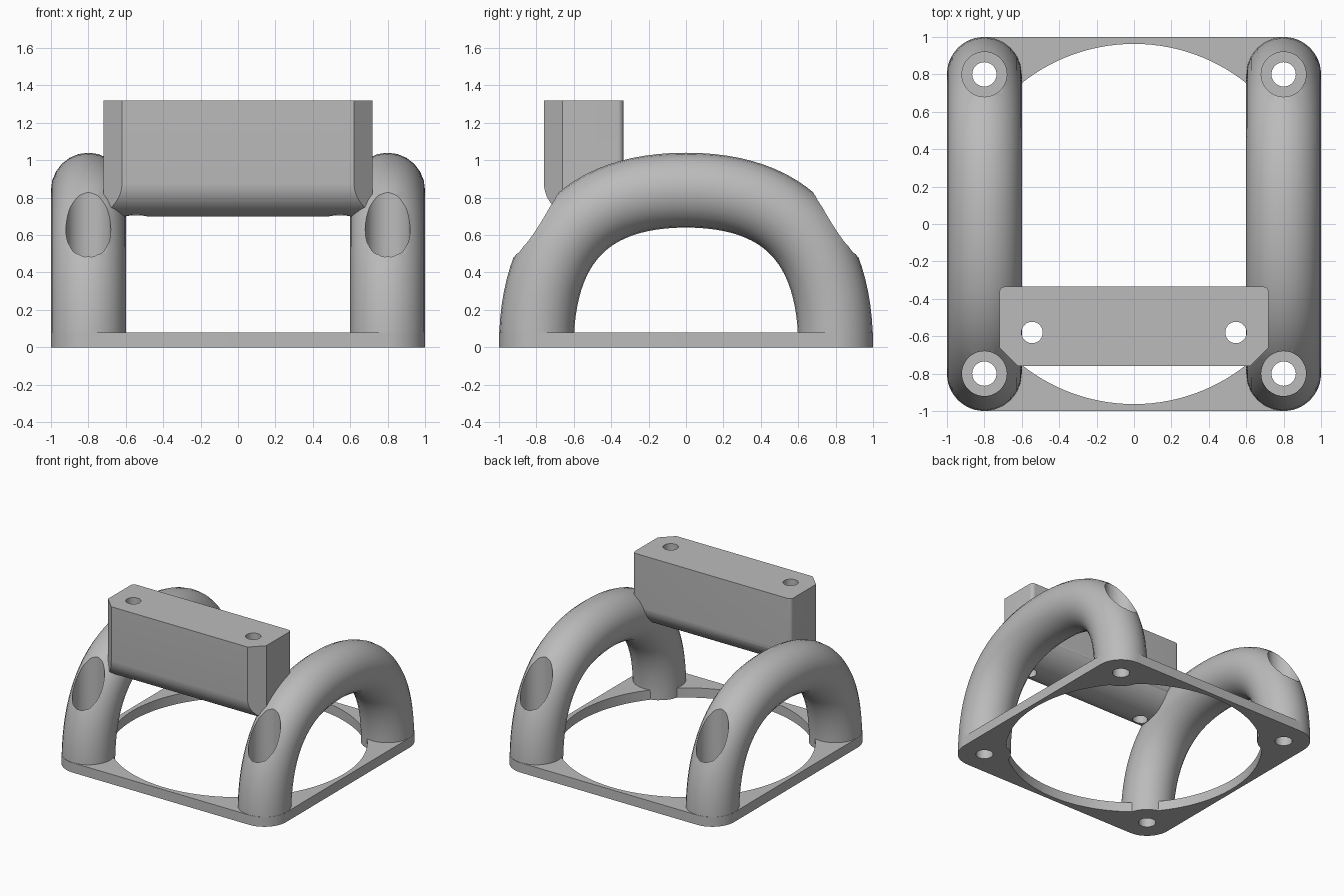
import bpy, bmesh
from math import sin, cos, pi, radians
from mathutils import Vector

cube = bpy.data.objects.get("Cube")
if cube:
    bpy.data.objects.remove(cube, do_unlink=True)

grey = bpy.data.materials.new("plain_grey")
grey.use_nodes = True
colour = (0.5, 0.5, 0.5, 1)
grey.diffuse_color = colour
grey.node_tree.nodes["Principled BSDF"].inputs["Base Color"].default_value = colour


def link(name, bm):
    bmesh.ops.recalc_face_normals(bm, faces=bm.faces)
    mesh = bpy.data.meshes.new(name)
    bm.to_mesh(mesh)
    bm.free()
    mesh.materials.append(grey)
    obj = bpy.data.objects.new(name, mesh)
    bpy.context.collection.objects.link(obj)
    return obj


def arc(cx, cy, rx, ry, start, end, steps=16):
    angles = [radians(start + (end - start) * i / steps) for i in range(steps + 1)]
    return [(cx + rx * cos(a), cy + ry * sin(a)) for a in angles]


def prism(name, outline, axis, low, high):
    """Extrude an outline: (x, y) along z, or (y, z) along x."""
    place = (lambda a, b, d: (a, b, d)) if axis == "z" else (lambda a, b, d: (d, a, b))
    bm = bmesh.new()
    face = bm.faces.new([bm.verts.new(place(a, b, low)) for a, b in outline])
    moved = bmesh.ops.extrude_face_region(bm, geom=[face])["geom"]
    bmesh.ops.translate(bm, vec=Vector(place(0, 0, high - low)),
                        verts=[v for v in moved if isinstance(v, bmesh.types.BMVert)])
    return link(name, bm)


def cylinder(x, y, radius, low, high, steps=48):
    ring = arc(x, y, radius, radius, 0, 360, steps)[:-1]
    return prism("cutter", ring, "z", low, high)


def boolean(obj, cutter, operation="DIFFERENCE"):
    mod = obj.modifiers.new("cut", "BOOLEAN")
    mod.operation, mod.solver, mod.object = operation, "EXACT", cutter
    bpy.context.view_layer.update()
    graph = bpy.context.evaluated_depsgraph_get()
    mesh = bpy.data.meshes.new_from_object(obj.evaluated_get(graph))
    obj.modifiers.clear()
    obj.data = mesh
    bpy.data.objects.remove(cutter, do_unlink=True)


def make_arch(name, x):
    """Round tube swept along a squarish arch."""
    half, top, pull = 0.8, 0.84, 0.667
    curve = bpy.data.curves.new(name, "CURVE")
    curve.dimensions = "3D"
    curve.bevel_depth, curve.bevel_resolution = 0.2, 10
    curve.resolution_u, curve.use_fill_caps = 24, True
    spline = curve.splines.new("BEZIER")
    spline.bezier_points.add(2)
    up, along = Vector((0, 0, top * pull)), Vector((0, half * pull, 0))
    path = [((x, -half, 0), -up, up), ((x, 0, top), -along, along), ((x, half, 0), up, -up)]
    for point, (co, left, right) in zip(spline.bezier_points, path):
        point.handle_left_type = point.handle_right_type = "FREE"
        point.co = co
        point.handle_left, point.handle_right = Vector(co) + left, Vector(co) + right
    temp = bpy.data.objects.new("sweep", curve)
    bpy.context.collection.objects.link(temp)
    bpy.context.view_layer.update()
    mesh = bpy.data.meshes.new_from_object(
        temp.evaluated_get(bpy.context.evaluated_depsgraph_get()))
    bm = bmesh.new()
    bm.from_mesh(mesh)
    bmesh.ops.remove_doubles(bm, verts=bm.verts, dist=0.0005)
    bpy.data.objects.remove(temp, do_unlink=True)
    return link(name, bm)


corners = [(sx, sy) for sx in (-0.8, 0.8) for sy in (-0.8, 0.8)]

# Base plate: rounded square with a large round opening and screw holes
outline = []
for i, (x, y) in enumerate([(0.8, 0.8), (-0.8, 0.8), (-0.8, -0.8), (0.8, -0.8)]):
    outline += arc(x, y, 0.2, 0.2, 90 * i, 90 * i + 90)
base_plate = prism("base_plate", outline, "z", 0, 0.08)
boolean(base_plate, cylinder(0, 0, 0.963, -1, 1, 128))
for x, y in corners:
    boolean(base_plate, cylinder(x, y, 0.065, -1, 1))

# Side arches with screw holes and wide access bores above them
parts = [base_plate]
for name, side in (("left_arch", 0.8), ("right_arch", -0.8)):
    arch = make_arch(name, side)
    for y in (-0.8, 0.8):
        boolean(arch, cylinder(side, y, 0.12, 0.08, 2))
        boolean(arch, cylinder(side, y, 0.065, -1, 1))
    parts.append(arch)

# Mounting block: chamfered front corners, rounded back corners and underside
front, back, end = -0.76, -0.335, 0.72
plan = [(-end, front + 0.1), (-end + 0.1, front), (end - 0.1, front), (end, front + 0.1)]
plan += arc(end - 0.03, back - 0.03, 0.03, 0.03, 0, 90, 6)
plan += arc(-end + 0.03, back - 0.03, 0.03, 0.03, 90, 180, 6)
block = prism("mounting_block", plan, "z", 0.5, 1.32)
low = -0.58
side_profile = [(front, 2)] + arc(low, 0.88, low - front, 0.18, 180, 270)
side_profile[1] = (front - 0.0005, 0.88)
side_profile[0] = (front - 0.0005, 2)
side_profile += arc(low, 0.9, back - low + 0.0005, 0.2, 270, 360)[1:]
side_profile += [(back + 0.0005, 2)]
boolean(block, prism("cutter", side_profile, "x", -1, 1), "INTERSECT")
for x in (-0.545, 0.545):
    boolean(block, cylinder(x, low, 0.057, 0, 2))
parts.append(block)

# Smooth shading with crisp edges
bpy.ops.object.select_all(action="DESELECT")
for obj in parts:
    obj.select_set(True)
bpy.context.view_layer.objects.active = base_plate
bpy.ops.object.shade_smooth_by_angle(angle=radians(30))
